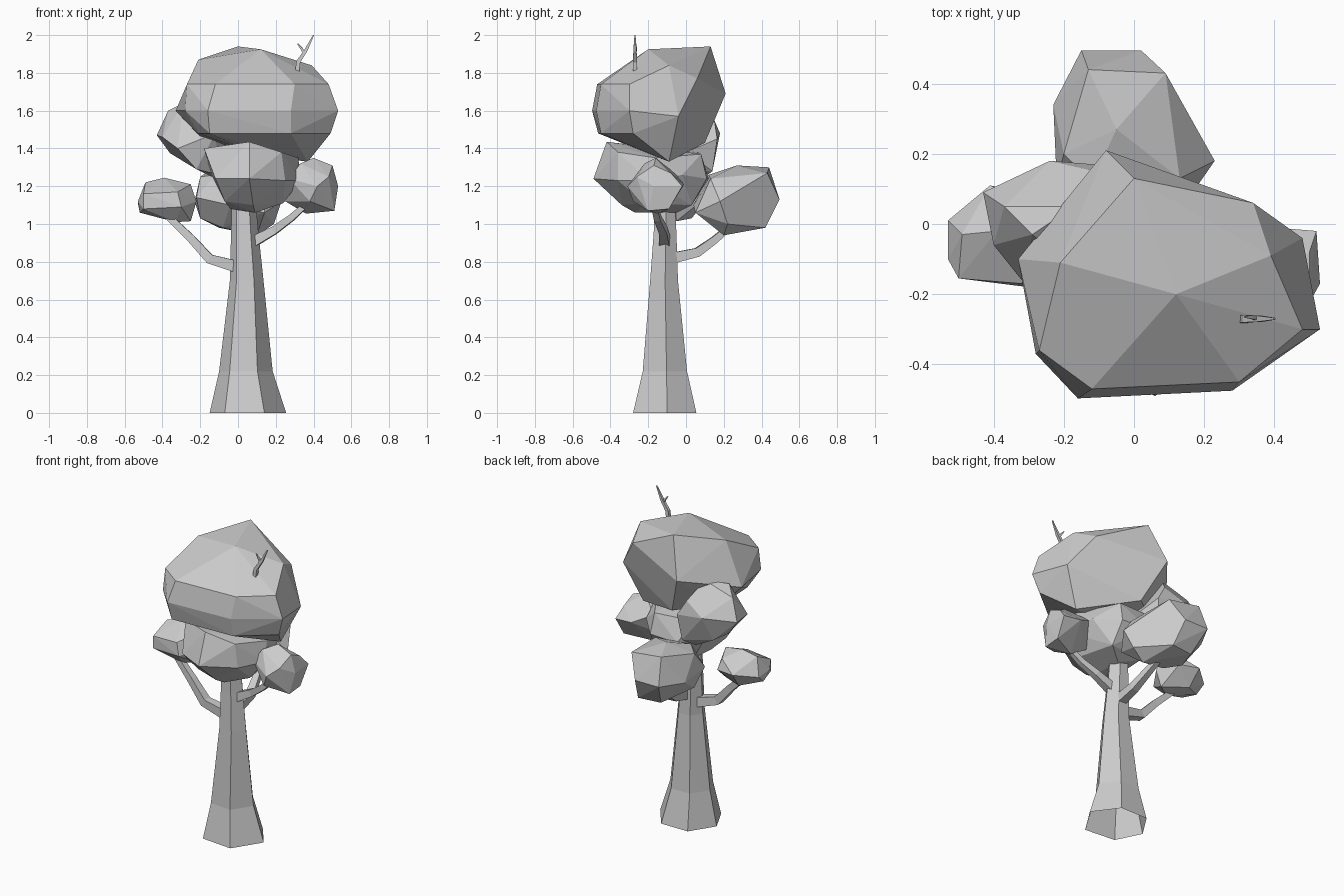
import bpy, bmesh, math
from mathutils import Vector


def finish(name, bm):
    bmesh.ops.recalc_face_normals(bm, faces=bm.faces)
    mesh = bpy.data.meshes.new(name)
    bm.to_mesh(mesh)
    bm.free()
    obj = bpy.data.objects.new(name, mesh)
    bpy.context.collection.objects.link(obj)
    return obj


def loft(name, rings, cap_start=True):
    bm = bmesh.new()
    rows = [[bm.verts.new(p) for p in ring] for ring in rings]
    n = len(rows[0])
    for a, b in zip(rows, rows[1:]):
        for i in range(n):
            j = (i + 1) % n
            bm.faces.new((a[i], a[j], b[j], b[i]))
    if cap_start:
        bm.faces.new(rows[0][::-1])
    bm.faces.new(rows[-1])
    return finish(name, bm)


def limb(name, path, radii, sides=4):
    pts = [Vector(p) for p in path]
    u = Vector((path[-1][1] - path[0][1], path[0][0] - path[-1][0], 0)).normalized()
    angles = [2 * math.pi * (k + 0.5) / sides for k in range(sides)]
    rings = []
    for i, p in enumerate(pts):
        d = (pts[min(i + 1, len(pts) - 1)] - pts[max(i - 1, 0)]).normalized()
        v = d.cross(u).normalized()
        rings.append([p + radii[i] * (u * math.cos(a) + v * math.sin(a)) for a in angles])
    return loft(name, rings)


def leaf_clump(name, points):
    bm = bmesh.new()
    for p in points:
        bm.verts.new(p)
    bmesh.ops.convex_hull(bm, input=bm.verts)
    loose = [v for v in bm.verts if not v.link_faces]
    bmesh.ops.delete(bm, geom=loose, context='VERTS')
    bmesh.ops.dissolve_limit(bm, angle_limit=math.radians(3), verts=bm.verts, edges=bm.edges)
    return finish(name, bm)


# six-sided flared trunk, open underneath
section = [(-0.12, -0.15), (0.09, -0.17), (0.205, 0.01), (0.09, 0.165), (-0.10, 0.165), (-0.20, 0.01)]
levels = [(0, 0.05, -0.11, 1), (0.22, 0.04, -0.11, 0.70), (0.70, 0.045, -0.115, 0.44),
          (0.95, 0.035, -0.11, 0.36), (1.12, 0.03, -0.11, 0.31)]
loft("trunk", [[(cx + s * x, cy + s * y, z) for x, y in section] for z, cx, cy, s in levels],
     cap_start=False)

# branches
limb("left_branch", [(-0.01, -0.11, 0.775), (-0.15, -0.12, 0.815), (-0.25, -0.11, 0.925), (-0.38, -0.09, 1.05)],
     [0.044, 0.036, 0.03, 0.024])
limb("right_branch", [(0.05, -0.11, 0.89), (0.19, -0.12, 0.965), (0.28, -0.15, 1.03), (0.37, -0.17, 1.11)],
     [0.042, 0.03, 0.025, 0.02])
limb("back_branch", [(0.05, -0.07, 0.82), (0.05, 0.06, 0.85), (0.03, 0.15, 0.915), (0.0, 0.25, 1.0)],
     [0.04, 0.034, 0.028, 0.022])

# bare twig on the crown
limb("crown_twig", [(0.31, -0.27, 1.79), (0.32, -0.27, 1.86), (0.36, -0.27, 1.92), (0.40, -0.27, 2.0)],
     [0.017, 0.015, 0.012, 0.004])
limb("crown_twig_fork", [(0.355, -0.27, 1.90), (0.335, -0.265, 1.93), (0.315, -0.265, 1.955)],
     [0.009, 0.008, 0.003])

# large crown
leaf_clump("crown", [
    (0.0, 0.13, 1.94), (0.12, -0.20, 1.925), (-0.21, -0.11, 1.87), (0.39, -0.09, 1.84),
    (0.30, -0.45, 1.74), (-0.12, -0.47, 1.74), (-0.27, -0.36, 1.74), (0.48, -0.30, 1.74),
    (0.34, 0.06, 1.77), (-0.08, 0.21, 1.69), (-0.33, -0.10, 1.60), (-0.28, -0.37, 1.60),
    (-0.16, -0.497, 1.60), (0.28, -0.475, 1.60), (0.53, -0.30, 1.60), (0.48, -0.04, 1.57),
    (0.28, -0.45, 1.48), (-0.15, -0.465, 1.48), (0.49, -0.28, 1.48), (-0.21, -0.33, 1.48),
    (-0.20, -0.08, 1.46), (0.03, 0.10, 1.43), (0.37, -0.09, 1.33), (0.12, -0.12, 1.36)])

# middle clump around the top of the trunk
leaf_clump("front_clump", [
    (0.06, -0.42, 1.435), (-0.18, -0.28, 1.40), (0.23, -0.36, 1.38), (0.32, -0.16, 1.35),
    (0.06, -0.49, 1.24), (-0.12, -0.40, 1.24), (0.25, -0.36, 1.23), (0.33, -0.20, 1.23),
    (0.30, -0.02, 1.26), (0.18, 0.11, 1.24), (-0.02, 0.12, 1.24), (-0.14, 0.0, 1.26),
    (0.17, 0.08, 1.37), (-0.10, 0.06, 1.38), (0.24, -0.22, 1.11), (0.09, -0.27, 1.06),
    (0.08, -0.34, 1.10), (-0.07, -0.31, 1.12), (-0.04, -0.20, 1.08), (0.08, -0.05, 1.06),
    (-0.05, 0.0, 1.10), (0.19, 0.03, 1.10)])

# upper left clump
leaf_clump("upper_left_clump", [
    (-0.43, 0.09, 1.47), (-0.40, -0.06, 1.46), (-0.37, 0.05, 1.60), (-0.29, -0.03, 1.64),
    (-0.17, 0.05, 1.66), (-0.24, 0.18, 1.48), (-0.05, 0.165, 1.45), (-0.11, 0.15, 1.55),
    (-0.36, 0.08, 1.375), (-0.27, 0.11, 1.32), (-0.14, 0.10, 1.25), (-0.10, -0.06, 1.26),
    (-0.07, 0.14, 1.28), (0.0, 0.0, 1.38), (-0.22, -0.13, 1.29), (-0.32, -0.16, 1.40),
    (-0.12, -0.18, 1.48)])

# back clump
leaf_clump("back_clump", [
    (-0.05, 0.27, 1.31), (-0.13, 0.44, 1.30), (0.09, 0.43, 1.27), (-0.15, 0.495, 1.13),
    (0.02, 0.495, 1.13), (-0.23, 0.34, 1.12), (-0.22, 0.12, 1.14), (0.23, 0.18, 1.12),
    (-0.20, 0.20, 1.25), (0.13, 0.13, 1.24), (-0.12, 0.12, 1.26), (0.05, 0.42, 0.98),
    (-0.10, 0.40, 0.98), (-0.20, 0.20, 1.03), (-0.08, 0.17, 0.98), (0.10, 0.20, 0.94),
    (0.19, 0.22, 1.0), (-0.04, 0.04, 1.10), (0.14, 0.05, 1.06)])

# small left clump
leaf_clump("left_clump", [
    (-0.39, -0.02, 1.245), (-0.49, -0.03, 1.22), (-0.25, -0.05, 1.21), (-0.53, 0.01, 1.11),
    (-0.53, -0.10, 1.12), (-0.50, -0.155, 1.16), (-0.32, -0.17, 1.17), (-0.50, -0.155, 1.08),
    (-0.30, -0.18, 1.09), (-0.41, 0.11, 1.13), (-0.28, 0.08, 1.12), (-0.30, 0.06, 1.19),
    (-0.22, -0.06, 1.12), (-0.52, -0.05, 1.06), (-0.40, 0.03, 1.03), (-0.33, -0.10, 1.01),
    (-0.25, -0.05, 1.015)])

# small right clump
leaf_clump("right_clump", [
    (0.40, -0.16, 1.35), (0.50, -0.17, 1.31), (0.50, -0.08, 1.27), (0.48, -0.26, 1.25),
    (0.53, -0.17, 1.20), (0.52, -0.02, 1.20), (0.42, -0.31, 1.20), (0.40, -0.01, 1.21),
    (0.51, -0.20, 1.07), (0.51, -0.09, 1.08), (0.38, -0.28, 1.12), (0.36, -0.15, 1.055),
    (0.25, -0.14, 1.12), (0.27, -0.23, 1.24), (0.28, -0.06, 1.27), (0.33, -0.22, 1.32)])
